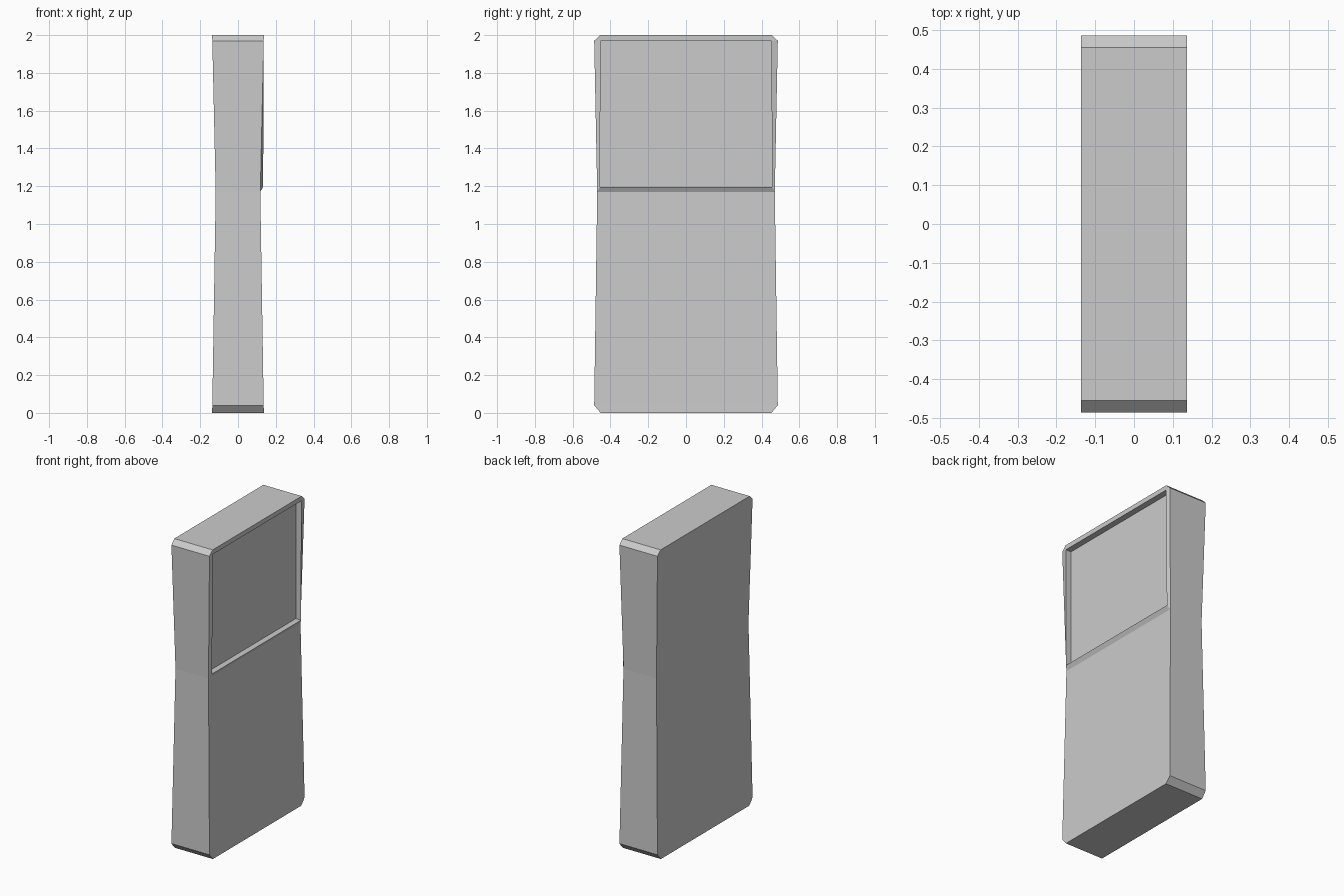
import bpy, bmesh

if "Cube" in bpy.data.objects:
    bpy.data.objects.remove(bpy.data.objects["Cube"])

# Body levels: z, half width (y), half thickness (x)
LEVELS = [(0, .452, .137), (.04, .486, .136), (1.17, .47, .118),
          (1.97, .486, .136), (2, .455, .137)]

bm = bmesh.new()
rings = []
for z, w, t in LEVELS:
    rings.append([bm.verts.new((x, y, z)) for x, y in
                  ((-t, -w), (t, -w), (t, w), (-t, w))])

# Pinched slab; the upper front panel (side 1) is left open for the screen
for k, (lo, hi) in enumerate(zip(rings, rings[1:])):
    for i in range(4):
        j = (i + 1) % 4
        if i == 1 and k >= 2:
            continue
        bm.faces.new((lo[i], lo[j], hi[j], hi[i]))
bm.faces.new(rings[0][::-1])
bm.faces.new(rings[-1])


# Raised screen rim and recessed floor
def screen_loop(x_low, x_high):
    return [bm.verts.new(p) for p in ((x_low, -.455, 1.197), (x_low, .455, 1.197),
                                      (x_high, .453, 1.97), (x_high, -.453, 1.97))]


rim = screen_loop(.133, .136)
floor = screen_loop(.095, .097)
waist, shoulder, crown = rings[2:]
a, b, c, d = rim
bm.faces.new((waist[1], waist[2], b, a))
bm.faces.new((waist[2], shoulder[2], c, b))
bm.faces.new((shoulder[2], crown[2], c))
bm.faces.new((crown[2], crown[1], d, c))
bm.faces.new((crown[1], shoulder[1], d))
bm.faces.new((shoulder[1], waist[1], a, d))
for i in range(4):
    j = (i + 1) % 4
    bm.faces.new((rim[i], rim[j], floor[j], floor[i]))
bm.faces.new(floor)

bmesh.ops.recalc_face_normals(bm, faces=bm.faces)
mesh = bpy.data.meshes.new("handset_body")
bm.to_mesh(mesh)
bm.free()
bpy.context.collection.objects.link(bpy.data.objects.new("handset_body", mesh))
